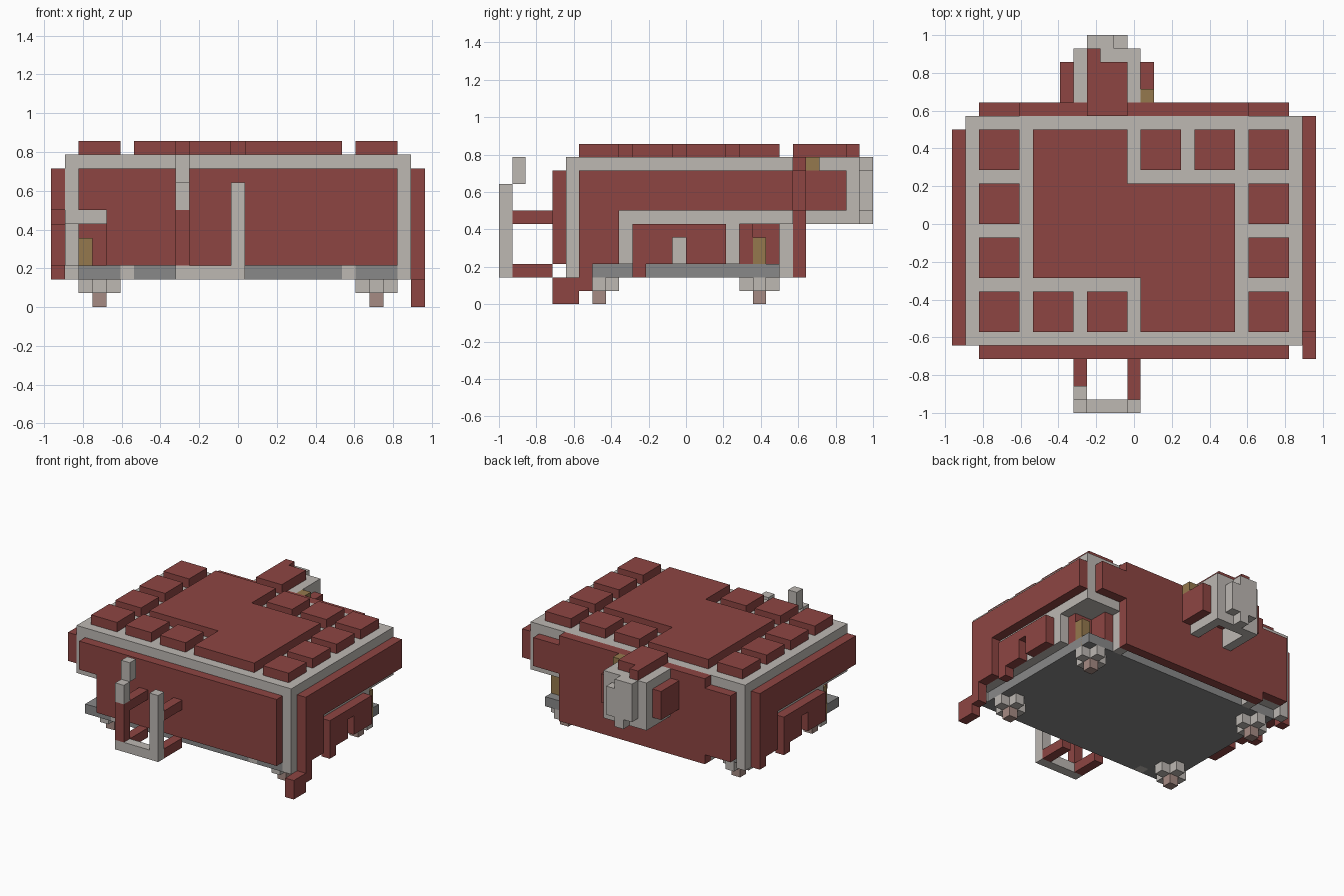
import bpy
import bmesh
from mathutils import Vector

cube = bpy.data.objects.get("Cube")
if cube:
    bpy.data.objects.remove(cube, do_unlink=True)

U = 1 / 14  # edge of one grid block
ORIGIN = Vector((-13.5 * U, -1, 0))


def material(name, rgb):
    m = bpy.data.materials.new(name)
    m.use_nodes = True
    m.diffuse_color = (*rgb, 1)
    m.node_tree.nodes["Principled BSDF"].inputs["Base Color"].default_value = (*rgb, 1)
    return m


RED = material("brick red", (0.27, 0.06, 0.055))
LIGHT = material("light grey", (0.51, 0.48, 0.45))
DARK = material("mid grey", (0.25, 0.25, 0.25))
OCHRE = material("ochre", (0.30, 0.19, 0.075))
PINK = material("dusty pink", (0.38, 0.26, 0.23))


def part(name, mat, *boxes):
    """One object from boxes given as x0, x1, y0, y1, z0, z1 in grid blocks."""
    bm = bmesh.new()
    for x0, x1, y0, y1, z0, z1 in boxes:
        lo, hi = Vector((x0, y0, z0)), Vector((x1, y1, z1))
        for v in bmesh.ops.create_cube(bm, size=1)["verts"]:
            at = (lo + hi) / 2 + v.co * (hi - lo)
            v.co = ORIGIN + at * U
    me = bpy.data.meshes.new(name)
    bm.to_mesh(me)
    bm.free()
    me.materials.append(mat)
    ob = bpy.data.objects.new(name, me)
    bpy.context.collection.objects.link(ob)
    return ob


def turned(boxes):
    """The same boxes turned half round the hull's middle."""
    return [(27 - b, 27 - a, 27 - d, 27 - c, e, f) for a, b, c, d, e, f in boxes]


def pair(name, mat, *boxes):
    part("left_" + name, mat, *boxes)
    part("right_" + name, mat, *turned(boxes))


# Hull, with two diagonally opposite corners cut away low down
part("hull", LIGHT, (1, 26, 5, 22, 6, 11), (5, 22, 5, 22, 3, 6),
     (1, 5, 9, 22, 3, 6), (22, 26, 5, 18, 3, 6))
part("floor", DARK, (2, 25, 6, 21, 2, 3), (6, 21, 5, 6, 2, 3),
     (22, 25, 5, 6, 2, 3), (2, 5, 5, 6, 2, 3))
pair("hull_foot", LIGHT, (25, 26, 5, 6, 2, 3), (21, 22, 5, 6, 2, 3),
     (21, 22, 21, 22, 2, 3))

# Corner recess linings
pair("recess_lining", RED, (22, 23, 18, 21, 3, 6), (23, 25, 18, 19, 3, 6))
pair("recess_fitting", OCHRE, (24, 25, 19, 20, 2, 5))

# Side armour with a low notched door
pair("side_panel", RED, (26, 27, 6, 22, 7, 10), (26, 27, 6, 9, 3, 7),
     (26, 27, 6, 7, 2, 3))
pair("side_door", RED, (26, 27, 10, 13, 3, 6), (26, 27, 14, 17, 3, 6),
     (26, 27, 13, 14, 5, 6), (26, 27, 10, 11, 2, 3))
part("step", RED, (26, 27, 4, 6, 0, 2), (26, 27, 6, 7, 1, 2))

# Front and back armour
part("front_panel", RED, (2, 25, 4, 5, 7, 10), (4, 25, 4, 5, 3, 7))
part("back_panel", RED, (2, 5, 22, 23, 3, 10), (5, 22, 22, 23, 2, 11),
     (22, 25, 22, 23, 7, 10))

# Roof tiles in rows, and the stepped middle plate
for col, x in (("right", 2), ("left", 22)):
    for n, y in enumerate(range(6, 19, 4)):
        part(f"{col}_roof_tile_{n + 1}", RED, (x, x + 3, y, y + 3, 11, 12))
for row, y, xs in (("front", 6, (6, 10)), ("back", 18, (14, 18))):
    for n, x in enumerate(xs):
        part(f"{row}_roof_tile_{n + 1}", RED, (x, x + 3, y, y + 3, 11, 12))
part("roof_plate", RED, (6, 21, 10, 17, 11, 12), (14, 21, 6, 10, 11, 12),
     (6, 13, 17, 21, 11, 12))

# Four cross-shaped feet
for side, x in (("right", 3), ("left", 23)):
    for end, y in (("front", 7), ("back", 19)):
        part(f"{end}_{side}_foot", LIGHT, (x - 1, x + 2, y, y + 1, 1, 2),
             (x, x + 1, y - 1, y + 2, 1, 2))
        part(f"{end}_{side}_foot_tip", PINK, (x, x + 1, y, y + 1, 0, 1))

# Front rack
part("rack_struts", RED, *[(x, x + 1, 1, 4, z, z + 1) for x in (9, 13) for z in (2, 6)],
     (9, 10, 0, 1, 3, 7))
part("rack_frame", LIGHT, (13, 14, 0, 1, 2, 9), (9, 13, 0, 1, 2, 3),
     (9, 10, 0, 1, 7, 9), (9, 10, 1, 2, 9, 11))

# Back pod: open-bottomed box, side plates, cap and stepped end
part("pod_box", LIGHT, (9, 10, 23, 27, 6, 11), (13, 14, 23, 27, 6, 11),
     (10, 13, 26, 27, 6, 11))
part("pod_core", RED, (10, 13, 23, 26, 8, 11))
part("pod_cap", RED, (10, 13, 22, 26, 11, 12), (10, 11, 26, 27, 11, 12))
part("pod_side_plates", RED, (8, 9, 23, 26, 7, 10), (14, 15, 23, 26, 7, 10))
part("pod_knob", OCHRE, (14, 15, 23, 24, 10, 11))
part("pod_end", LIGHT, (11, 12, 27, 28, 6, 11), (10, 11, 27, 28, 7, 11),
     (12, 13, 27, 28, 7, 10))
